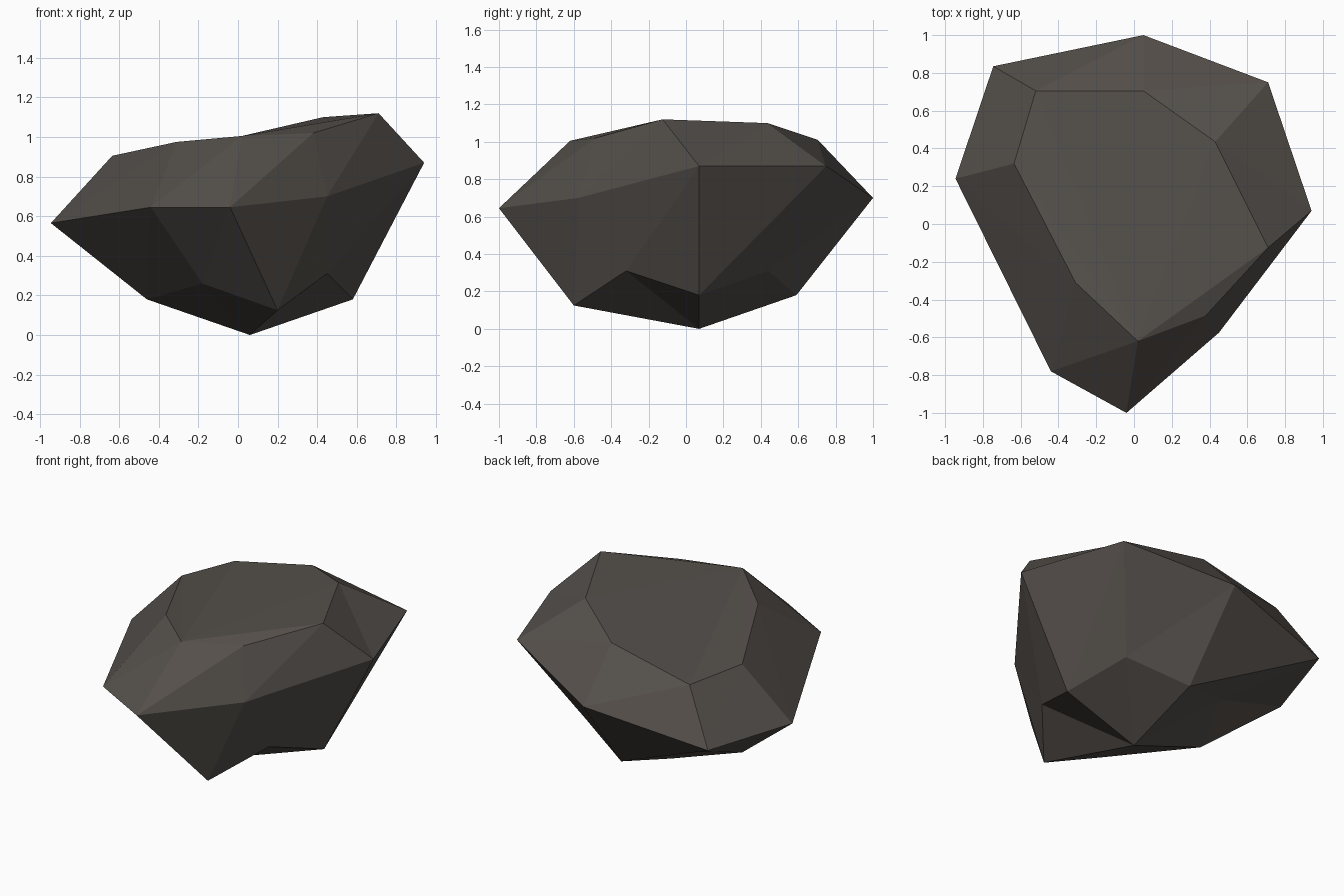
import bpy
import bmesh
from math import sin, cos, tau

default_cube = bpy.data.objects.get("Cube")
if default_cube:
    bpy.data.objects.remove(default_cube, do_unlink=True)

SIDES = 8
CENTRE_X, CENTRE_Y = 0.06, 0.07


def make_material(name, colour):
    material = bpy.data.materials.new(name)
    material.use_nodes = True
    material.diffuse_color = colour
    shader = material.node_tree.nodes["Principled BSDF"]
    shader.inputs["Base Color"].default_value = colour
    shader.inputs["Roughness"].default_value = 0.9
    return material


def regular_ring(radius, height):
    """Evenly spaced ring, counter-clockwise from the +x side."""
    return [(CENTRE_X + radius * cos(tau * i / SIDES),
             CENTRE_Y + radius * sin(tau * i / SIDES), height)
            for i in range(SIDES)]


def add_ring(mesh, points):
    return [mesh.verts.new(point) for point in points]


def bridge(mesh, lower, upper):
    """Join two rings with pairs of flat triangles."""
    for i in range(SIDES):
        after = (i + 1) % SIDES
        mesh.faces.new((lower[i], lower[after], upper[after]))
        mesh.faces.new((lower[i], upper[after], upper[i]))


def fan(mesh, hub, points):
    """Fill from one shared corner across an open run of points."""
    for first, second in zip(points, points[1:]):
        mesh.faces.new((hub, first, second))


# Underside ring: regular, with raised diagonal corners and a pulled-out front
base_points = regular_ring(0.52, 0.18)
base_points[1] = (0.43, 0.44, 0.31)
base_points[3] = (-0.31, 0.44, 0.29)
base_points[5] = (-0.18, -0.50, 0.26)
base_points[6] = (0.20, -0.60, 0.125)
base_points[7] = (0.45, -0.32, 0.31)

# Widest ring of the boulder
waist_points = [
    (0.94, 0.07, 0.87), (0.71, 0.75, 0.87), (0.05, 1.0, 0.70),
    (-0.745, 0.835, 0.56), (-0.945, 0.24, 0.565), (-0.44, -0.78, 0.645),
    (-0.04, -1.0, 0.645), (0.45, -0.575, 0.70),
]

# Rim of the tilted top facet
rim_points = [
    (0.71, -0.125, 1.12), (0.43, 0.435, 1.10), (0.05, 0.705, 1.01),
    (-0.52, 0.705, 0.885), (-0.635, 0.32, 0.905), (-0.31, -0.31, 0.975),
    (0.02, -0.62, 1.005), (0.38, -0.485, 1.02),
]

bm = bmesh.new()
base = add_ring(bm, base_points)
waist = add_ring(bm, waist_points)
rim = add_ring(bm, rim_points)
foot = bm.verts.new((CENTRE_X, CENTRE_Y, 0))

# Sides
bridge(bm, base, waist)
bridge(bm, waist, rim)

# Pointed underside
fan(bm, foot, base + base[:1])

# Slightly dished top, spread from its front corner
fan(bm, rim[6], rim[7:] + rim[:6])

bmesh.ops.recalc_face_normals(bm, faces=bm.faces)
boulder_mesh = bpy.data.meshes.new("boulder")
bm.to_mesh(boulder_mesh)
bm.free()

boulder_mesh.materials.append(make_material("dark_stone", (0.09, 0.079, 0.07, 1)))
boulder = bpy.data.objects.new("boulder", boulder_mesh)
bpy.context.collection.objects.link(boulder)
